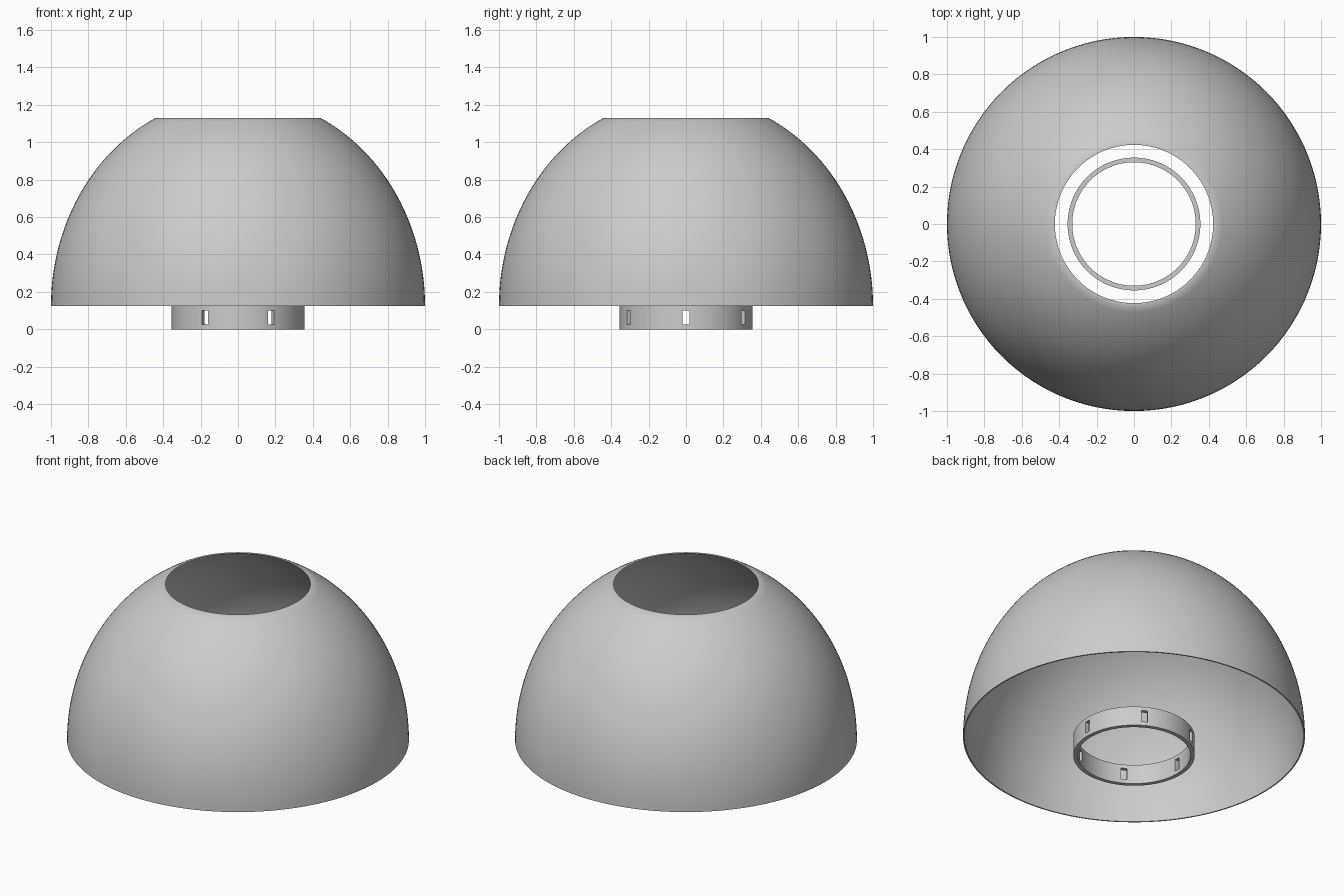
import bpy
import bmesh
from math import cos, sin, asin, pi
from mathutils import Matrix

cube = bpy.data.objects.get("Cube")
if cube:
    bpy.data.objects.remove(cube, do_unlink=True)

SEGMENTS = 120
RIM_Z = 0.125         # underside of the shade, top of the collar
DOME_RISE = 1.12      # full height of the dome before the top is cut off
HOLE_RADIUS = 0.44
WALL = 0.008

grey = bpy.data.materials.new("plain grey")
grey.use_nodes = True
grey.diffuse_color = (0.6, 0.6, 0.6, 1)
grey.node_tree.nodes["Principled BSDF"].inputs["Base Color"].default_value = (0.6, 0.6, 0.6, 1)


def make_object(name, bm):
    bmesh.ops.recalc_face_normals(bm, faces=bm.faces)
    mesh = bpy.data.meshes.new(name)
    bm.to_mesh(mesh)
    bm.free()
    mesh.materials.append(grey)
    obj = bpy.data.objects.new(name, mesh)
    bpy.context.collection.objects.link(obj)
    return obj


def revolve(name, profile):
    """Turn a closed (radius, z) profile around the z axis."""
    bm = bmesh.new()
    rings = [[bm.verts.new((r * cos(2 * pi * s / SEGMENTS), r * sin(2 * pi * s / SEGMENTS), z))
              for s in range(SEGMENTS)] for r, z in profile]
    for i, ring in enumerate(rings):
        following = rings[(i + 1) % len(rings)]
        for s in range(SEGMENTS):
            t = (s + 1) % SEGMENTS
            bm.faces.new((ring[s], ring[t], following[t], following[s]))
    return make_object(name, bm)


def smooth(obj):
    bpy.ops.object.select_all(action='DESELECT')
    obj.select_set(True)
    bpy.context.view_layer.objects.active = obj
    bpy.ops.object.shade_smooth_by_angle(angle=pi / 6)


def dome_arc(inset, steps=32):
    """Points from the rim up to the edge of the top opening."""
    radius, rise = 1 - inset, DOME_RISE - inset
    top_height = DOME_RISE * (1 - HOLE_RADIUS ** 2) ** 0.5
    end = asin(top_height / rise)
    return [(radius * cos(end * i / steps), RIM_Z + rise * sin(end * i / steps))
            for i in range(steps + 1)]


# Thin domed shade, open at both ends
shade = revolve("dome_shade", dome_arc(0) + dome_arc(WALL)[::-1])
smooth(shade)

# Collar ring below the shade
collar = revolve("collar_ring", [(0.355, 0), (0.355, RIM_Z), (0.33, RIM_Z), (0.33, 0)])

# Six upright slots, cut by three bars across the ring
for i in range(3):
    bm = bmesh.new()
    place = (Matrix.Translation((0, 0, 0.063)) @ Matrix.Rotation(i * pi / 3, 4, 'Z')
             @ Matrix.Diagonal((1, 0.036, 0.075, 1)))
    bmesh.ops.create_cube(bm, size=1, matrix=place)
    cutter = make_object("slot_cutter", bm)
    cutter.hide_render = True
    cut = collar.modifiers.new("slots", 'BOOLEAN')
    cut.operation = 'DIFFERENCE'
    cut.solver = 'EXACT'
    cut.object = cutter
    bpy.context.view_layer.objects.active = collar
    bpy.ops.object.modifier_apply(modifier=cut.name)
    bpy.data.objects.remove(cutter, do_unlink=True)
smooth(collar)
